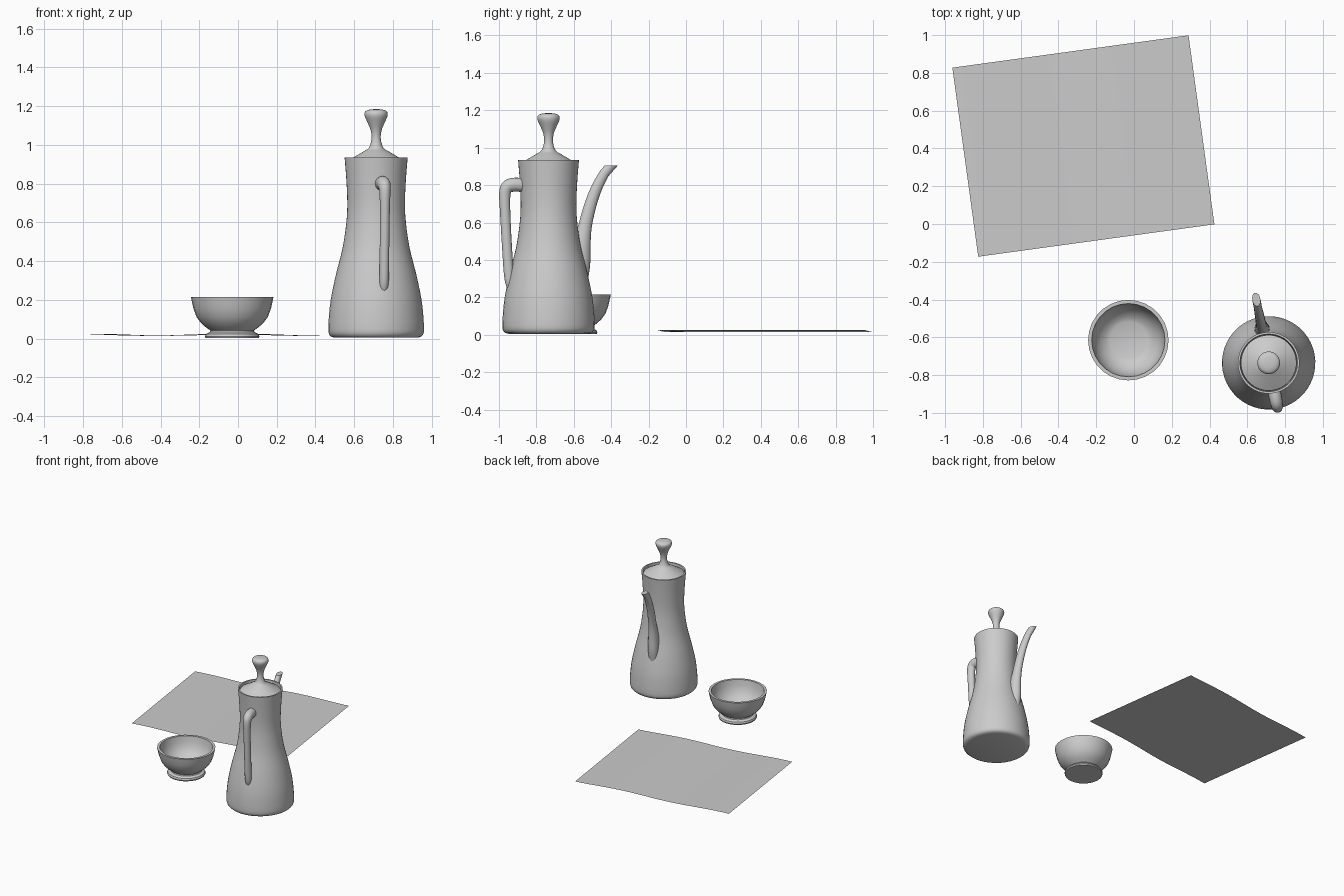
import bpy, bmesh, math
from mathutils import Vector, Matrix

if "Cube" in bpy.data.objects:
    bpy.data.objects.remove(bpy.data.objects["Cube"])

POT = Matrix.Translation((0.713, -0.735, 0)) @ Matrix.Rotation(math.radians(11), 4, 'Z')


def make(name, bm, matrix, recalc=True):
    if recalc:
        bmesh.ops.recalc_face_normals(bm, faces=bm.faces)
    me = bpy.data.meshes.new(name)
    bm.to_mesh(me)
    bm.free()
    ob = bpy.data.objects.new(name, me)
    bpy.context.collection.objects.link(ob)
    ob.matrix_world = matrix
    bpy.ops.object.select_all(action='DESELECT')
    ob.select_set(True)
    bpy.context.view_layer.objects.active = ob
    bpy.ops.object.shade_smooth_by_angle(angle=math.radians(40))
    return ob


def skin(name, rings, matrix, cap_start=True, cap_end=True):
    bm = bmesh.new()
    vs = [[bm.verts.new(p) for p in r] for r in rings]
    n = len(vs[0])
    for a, b in zip(vs, vs[1:]):
        for i in range(n):
            bm.faces.new((a[i], a[(i + 1) % n], b[(i + 1) % n], b[i]))
    if cap_start:
        bm.faces.new(vs[0][::-1])
    if cap_end:
        bm.faces.new(vs[-1])
    return make(name, bm, matrix)


def lathe(name, profile, n, matrix, **caps):
    rings = [[(r * math.cos(i * math.tau / n), r * math.sin(i * math.tau / n), z)
              for i in range(n)] for r, z in profile]
    return skin(name, rings, matrix, **caps)


def spline(pts, steps=5):
    # Catmull-Rom through points of any dimension
    p = [Vector(q) for q in pts]
    p = [2 * p[0] - p[1]] + p + [2 * p[-1] - p[-2]]
    out = []
    for i in range(1, len(p) - 2):
        a, b, c, d = p[i - 1:i + 3]
        for k in range(steps):
            t = k / steps
            out.append(0.5 * (2 * b + (c - a) * t + (2 * a - 5 * b + 4 * c - d) * t * t
                              + (3 * b - a - 3 * c + d) * t ** 3))
    return out + [p[-2]]


def tube(name, pts, side, n=16, flat_tip=None):
    # path points are (y, z, radius) in the pot's own frame
    path = spline(pts)
    rings = []
    for i, q in enumerate(path):
        t = path[min(i + 1, len(path) - 1)] - path[max(i - 1, 0)]
        t = Vector((0, t[0], t[1])).normalized()
        nrm = Vector((0, -t.z, t.y))
        ring = []
        for k in range(n):
            a = k * math.tau / n
            v = Vector((0, q[0], q[1])) + Vector((side * q[2] * math.cos(a), 0, 0)) \
                + nrm * q[2] * math.sin(a)
            ring.append(v)
        rings.append(ring)
    if flat_tip:
        y, z, ry = flat_tip
        rings.append([Vector((side * path[-1][2] * math.cos(k * math.tau / n),
                              y - ry * math.sin(k * math.tau / n), z)) for k in range(n)])
    return skin(name, rings, POT)


# Pot body, with rim and a short inner wall
body = [(p[0], p[1]) for p in spline([
    (0.247, 0.035), (0.246, 0.09), (0.235, 0.2), (0.207, 0.335), (0.173, 0.47),
    (0.154, 0.6), (0.149, 0.7), (0.154, 0.82), (0.163, 0.935)], 3)]
lathe("pot_body", [(0.215, 0.005), (0.232, 0.01), (0.242, 0.019)] + body
      + [(0.152, 0.935), (0.147, 0.88)], 48, POT, cap_end=False)

# Lid with knob, sunk inside the rim
knob = [(p[0], p[1]) for p in spline([
    (0.117, 0.936), (0.068, 0.965), (0.038, 0.985), (0.024, 1.03), (0.028, 1.075),
    (0.044, 1.115), (0.059, 1.15), (0.056, 1.172), (0.036, 1.182), (0.008, 1.185)], 3)]
lathe("pot_lid", [(0.148, 0.9), (0.147, 0.918)] + knob, 40, POT)

# Handle and spout
tube("handle", [(-0.135, 0.80, 0.037), (-0.19, 0.802, 0.037), (-0.225, 0.79, 0.035),
                (-0.238, 0.75, 0.031), (-0.236, 0.65, 0.028), (-0.225, 0.45, 0.027),
                (-0.213, 0.3, 0.027), (-0.198, 0.235, 0.02)], 0.92)
tube("spout", [(0.16, 0.27, 0.05), (0.175, 0.38, 0.052), (0.182, 0.48, 0.047),
               (0.199, 0.58, 0.037), (0.227, 0.69, 0.033), (0.262, 0.785, 0.03),
               (0.302, 0.86, 0.027)], 0.8, flat_tip=(0.342, 0.905, 0.036))

# Bowl with foot
BOWL = Matrix.Translation((-0.03, -0.615, 0))
lathe("bowl", [(0.138, 0.003), (0.141, 0.012), (0.136, 0.024), (0.115, 0.034), (0.112, 0.042),
               (0.135, 0.058), (0.16, 0.08), (0.184, 0.112), (0.2, 0.155), (0.208, 0.19),
               (0.213, 0.215), (0.194, 0.215), (0.187, 0.17), (0.172, 0.125),
               (0.148, 0.093), (0.12, 0.071), (0.097, 0.062)], 28, BOWL)

# Gently rippled cloth
bm = bmesh.new()
bmesh.ops.create_grid(bm, x_segments=24, y_segments=16, size=0.5)
for v in bm.verts:
    u, w = v.co.x * 1.262, v.co.y * 1.01
    v.co = (u, w, 0.02 + 0.005 * math.cos(math.tau * (u - 0.25) / 0.8))
make("cloth", bm, Matrix.Translation((-0.268, 0.413, 0))
     @ Matrix.Rotation(math.radians(7.8), 4, 'Z'), recalc=False)
